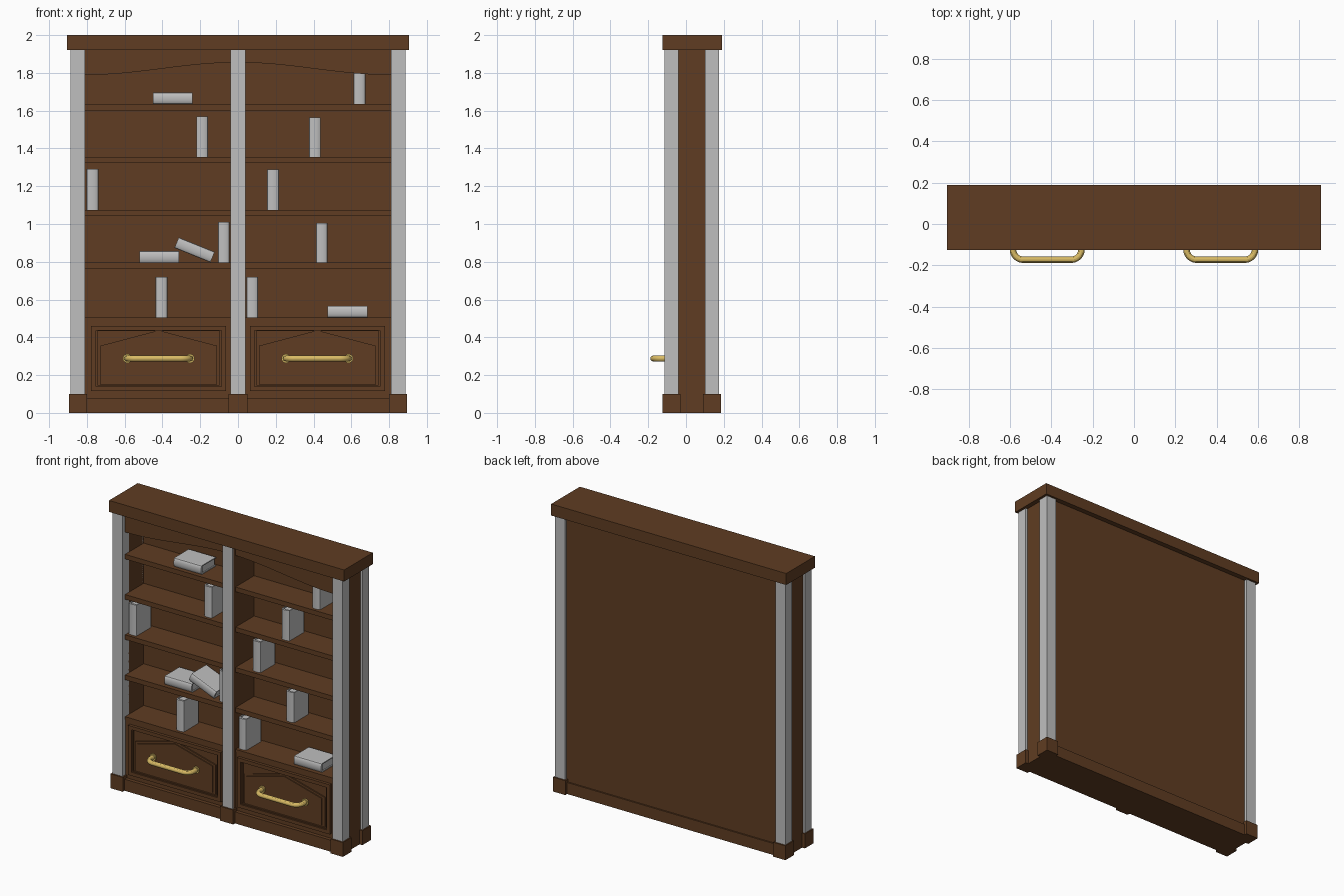
import bpy, bmesh, math
from mathutils import Matrix, Vector

cube = bpy.data.objects.get("Cube")
if cube:
    bpy.data.objects.remove(cube, do_unlink=True)


def material(name, rgb):
    m = bpy.data.materials.new(name)
    m.use_nodes = True
    m.diffuse_color = (*rgb, 1)
    m.node_tree.nodes["Principled BSDF"].inputs["Base Color"].default_value = (*rgb, 1)
    return m


WOOD = material("brown_wood", (0.115, 0.046, 0.016))
GREY = material("pale_grey", (0.52, 0.52, 0.52))
BRASS = material("brass", (0.70, 0.50, 0.13))


def finish(name, bm, mat):
    bmesh.ops.recalc_face_normals(bm, faces=bm.faces)
    me = bpy.data.meshes.new(name)
    bm.to_mesh(me)
    bm.free()
    me.materials.append(mat)
    ob = bpy.data.objects.new(name, me)
    bpy.context.collection.objects.link(ob)
    return ob


def add_box(bm, x, y, z):
    """Box from (low, high) pairs."""
    size = [b - a for a, b in (x, y, z)]
    mid = [(a + b) / 2 for a, b in (x, y, z)]
    mat = Matrix.Translation(mid) @ Matrix.Diagonal((*size, 1))
    return bmesh.ops.create_cube(bm, size=1, matrix=mat)["verts"]


def box(name, x, y, z, mat=WOOD):
    bm = bmesh.new()
    add_box(bm, x, y, z)
    return finish(name, bm, mat)


def prism(name, outline, y0, y1, mat=WOOD):
    """Extrude an x-z outline along y."""
    bm = bmesh.new()
    face = bm.faces.new([bm.verts.new((x, y0, z)) for x, z in outline])
    out = bmesh.ops.extrude_face_region(bm, geom=[face])["geom"]
    bmesh.ops.translate(bm, vec=(0, y1 - y0, 0),
                        verts=[v for v in out if isinstance(v, bmesh.types.BMVert)])
    return finish(name, bm, mat)


def smooth(ob):
    bpy.ops.object.select_all(action="DESELECT")
    ob.select_set(True)
    bpy.context.view_layer.objects.active = ob
    bpy.ops.object.shade_smooth_by_angle()


# Crown, carcass and plinth
box("crown", (-0.905, 0.905), (-0.125, 0.19), (1.92, 2.0))
box("back_panel", (-0.86, 0.86), (0.12, 0.155), (0.0, 1.92))
box("drawer_carcass", (-0.81, 0.81), (-0.08, 0.13), (0.0, 0.487))
box("plinth_board", (-0.82, 0.82), (-0.105, 0.165), (0.0, 0.08))
box("center_divider", (-0.04, 0.04), (-0.106, 0.13), (0.08, 1.92))
box("center_post", (-0.04, 0.04), (-0.115, -0.106), (0.1, 1.92), GREY)
box("center_foot", (-0.05, 0.05), (-0.125, -0.035), (0.0, 0.1))

# Sides, corner posts and feet
for s, side in ((-1, "right"), (1, "left")):
    def span(a, b):
        return tuple(sorted((s * a, s * b)))
    box(side + "_side_panel", span(0.81, 0.873), (-0.05, 0.14), (0.0, 1.92))
    for end, y in (("front", -0.115), ("back", 0.1)):
        box(f"{side}_{end}_post", span(0.81, 0.887), (y, y + 0.075), (0.1, 1.92), GREY)
        fy = y - 0.01
        box(f"{side}_{end}_foot", span(0.8, 0.895), (fy, fy + 0.095), (0.0, 0.1))

# Shelves
SHELVES = [0.505, 0.795, 1.075, 1.355, 1.635]
for i, top in enumerate(SHELVES):
    thick = 0.018 if i == 0 else 0.033
    box(f"shelf_{i + 1}", (-0.81, 0.81), (-0.085, 0.125), (top - thick, top))

# Arched valance under the crown
steps = 24
arch = [(0.81 * (2 * i / steps - 1)) for i in range(steps + 1)]
outline = [(x, 1.822 + 0.033 * math.cos(math.pi * x / 0.81)) for x in arch]
prism("arched_valance", outline + [(0.81, 1.92), (-0.81, 1.92)], -0.085, -0.055)


# Drawer fronts with stepped frame and gabled raised panel
def frame(name, cx, w, z0, z1, t, y0, y1):
    bm = bmesh.new()
    add_box(bm, (cx - w, cx - w + t), (y0, y1), (z0, z1))
    add_box(bm, (cx + w - t, cx + w), (y0, y1), (z0, z1))
    add_box(bm, (cx - w + t, cx + w - t), (y0, y1), (z0, z0 + t))
    add_box(bm, (cx - w + t, cx + w - t), (y0, y1), (z1 - t, z1))
    finish(name, bm, WOOD)


def gable(cx, w, z0, shoulder, apex):
    return [(cx - w, z0), (cx + w, z0), (cx + w, shoulder), (cx, apex), (cx - w, shoulder)]


def handle(name, cx):
    half, r, front, z = 0.166, 0.05, -0.173, 0.288
    path = [Vector((cx - half, -0.08, z))]
    for sx, start in ((-1, math.pi), (1, math.pi / 2)):
        for k in range(9):
            a = start - k * math.pi / 16
            path.append(Vector((cx + sx * (half - r) + r * math.cos(a),
                                front + r - r * math.sin(a), z)))
    path.append(Vector((cx + half, -0.08, z)))
    cu = bpy.data.curves.new(name + "_path", "CURVE")
    cu.dimensions = "3D"
    cu.bevel_depth = 0.0155
    cu.bevel_resolution = 4
    sp = cu.splines.new("POLY")
    sp.points.add(len(path) - 1)
    for p, co in zip(sp.points, path):
        p.co = (*co, 1)
    tmp = bpy.data.objects.new(name + "_path", cu)
    bpy.context.collection.objects.link(tmp)
    bpy.context.view_layer.update()
    bm = bmesh.new()
    bm.from_mesh(tmp.to_mesh())
    tmp.to_mesh_clear()
    bpy.data.objects.remove(tmp, do_unlink=True)
    for sx in (-1, 1):
        m = Matrix.Translation((cx + sx * half, -0.097, z)) @ Matrix.Rotation(math.pi / 2, 4, "X")
        bmesh.ops.create_cone(bm, cap_ends=True, segments=24, radius1=0.024,
                              radius2=0.024, depth=0.012, matrix=m)
    smooth(finish(name, bm, BRASS))


for cx, side in ((-0.42, "right"), (0.42, "left")):
    frame(side + "_drawer_frame", cx, 0.357, 0.115, 0.46, 0.025, -0.1, -0.07)
    frame(side + "_drawer_inner_frame", cx, 0.335, 0.135, 0.445, 0.012, -0.092, -0.07)
    prism(side + "_drawer_panel", gable(cx, 0.31, 0.15, 0.355, 0.437), -0.088, -0.07)
    prism(side + "_drawer_raised_panel", gable(cx, 0.29, 0.162, 0.345, 0.422), -0.094, -0.07)
    handle(side + "_drawer_handle", cx)


# Books: curved spine facing front, covers, recessed pages
def book(name, x, z, h, roll=0.0, w=0.062, d=0.165):
    y0 = -0.065
    bm = bmesh.new()
    hw, hh, c = w / 2, h / 2, 0.007
    add_box(bm, (-hw + c, hw - c), (y0 + c, y0 + d - c), (-hh + c, hh - c))
    for s in (-1, 1):
        add_box(bm, tuple(sorted((s * hw, s * (hw - c)))), (y0 + 0.012, y0 + d), (-hh, hh))
    arc = [(hw * math.cos(a), y0 + 0.012 - 0.012 * math.sin(a))
           for a in (math.pi * k / 8 for k in range(9))]
    loop = arc + [(-hw, y0 + 0.016), (hw, y0 + 0.016)]
    face = bm.faces.new([bm.verts.new((px, py, -hh)) for px, py in loop])
    out = bmesh.ops.extrude_face_region(bm, geom=[face])["geom"]
    bmesh.ops.translate(bm, vec=(0, 0, h),
                        verts=[v for v in out if isinstance(v, bmesh.types.BMVert)])
    bmesh.ops.transform(bm, verts=bm.verts, matrix=Matrix.Translation((x, 0, z))
                        @ Matrix.Rotation(roll, 4, "Y"))
    smooth(finish(name, bm, GREY))


STANDING = [(0.643, 4, 0.172), (-0.19, 3, 0.215), (0.407, 3, 0.21), (-0.77, 2, 0.215),
            (0.185, 2, 0.213), (-0.075, 1, 0.215), (0.443, 1, 0.21),
            (-0.405, 0, 0.215), (0.075, 0, 0.215)]
for i, (x, shelf, h) in enumerate(STANDING):
    book(f"standing_book_{i + 1}", x, SHELVES[shelf] + h / 2, h)
for i, (x, shelf) in enumerate([(-0.345, 4), (-0.417, 1), (0.58, 0)]):
    book(f"lying_book_{i + 1}", x, SHELVES[shelf] + 0.031, 0.21, math.pi / 2)
book("leaning_book", -0.23, 0.863, 0.205, math.radians(90 + 22), w=0.06)
